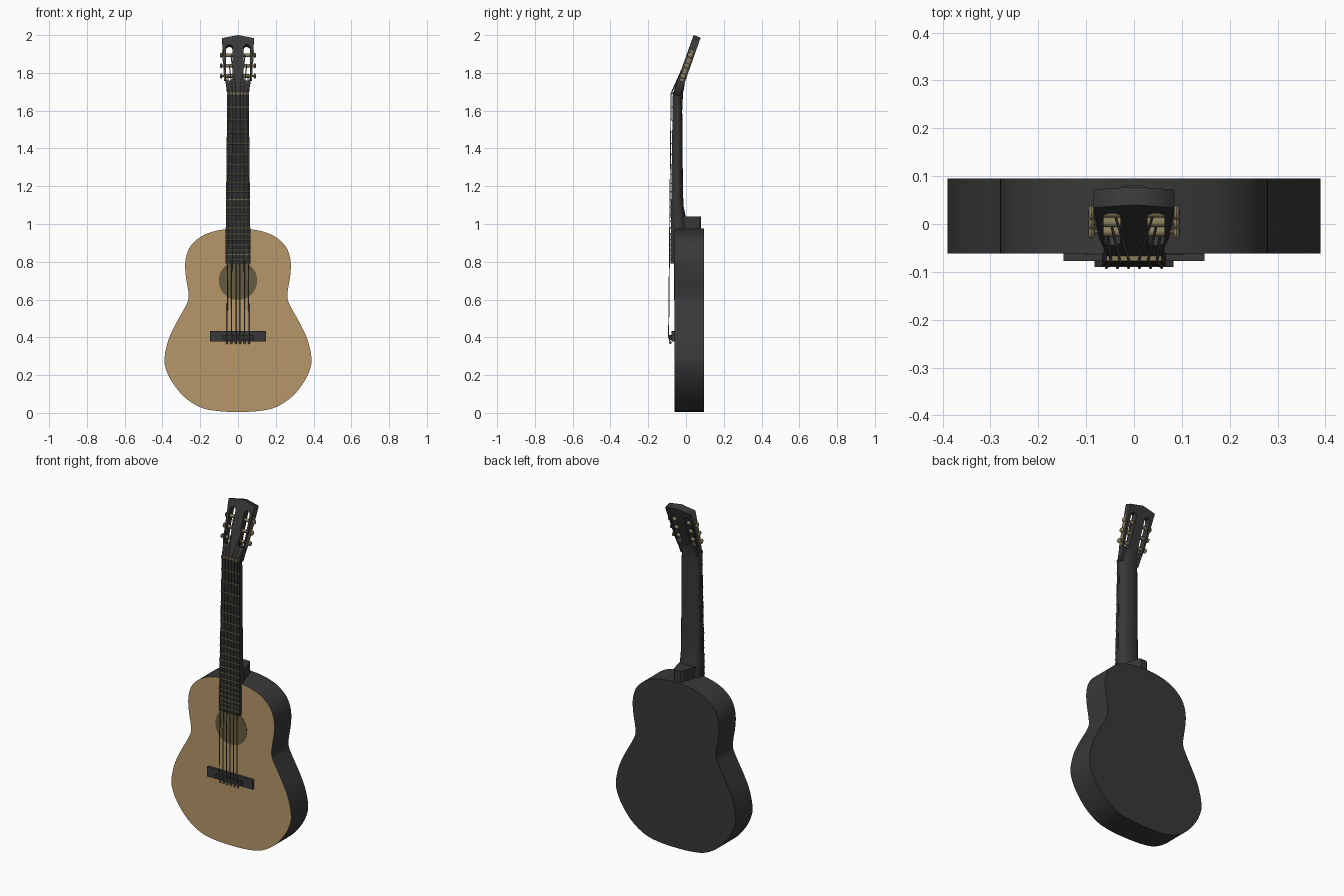
import bpy, bmesh, math
from mathutils import Matrix, Vector

if "Cube" in bpy.data.objects:
    bpy.data.objects.remove(bpy.data.objects["Cube"])


def material(name, rgb):
    m = bpy.data.materials.new(name)
    m.diffuse_color = (*rgb, 1)
    m.use_nodes = True
    m.node_tree.nodes["Principled BSDF"].inputs["Base Color"].default_value = m.diffuse_color
    return m


TAN = material("spruce_tan", (0.47, 0.31, 0.14))
DARK = material("charcoal", (0.04, 0.04, 0.04))
BOARD = material("dark_board", (0.03, 0.03, 0.03))
BRASS = material("aged_brass", (0.25, 0.21, 0.11))
HOLE = material("hole_olive", (0.13, 0.105, 0.047))
STRING = material("string_grey", (0.12, 0.11, 0.08))


def finish(name, bm, mats, smooth=True):
    bmesh.ops.recalc_face_normals(bm, faces=bm.faces)
    me = bpy.data.meshes.new(name)
    bm.to_mesh(me)
    bm.free()
    for m in mats:
        me.materials.append(m)
    if smooth:
        me.shade_smooth()
        me.set_sharp_from_angle(angle=math.radians(35))
    ob = bpy.data.objects.new(name, me)
    bpy.context.collection.objects.link(ob)
    return ob


def loft(name, sections, mat, smooth=False):
    """Skin equal-length closed sections and cap both ends."""
    bm = bmesh.new()
    rings = [[bm.verts.new(p) for p in s] for s in sections]
    n = len(rings[0])
    for a, b in zip(rings, rings[1:]):
        for i in range(n):
            bm.faces.new((a[i], a[(i + 1) % n], b[(i + 1) % n], b[i]))
    bm.faces.new(rings[0])
    bm.faces.new(rings[-1])
    return finish(name, bm, [mat], smooth)


def rect(w, f, b, z):
    return [(-w, f, z), (w, f, z), (w, b, z), (-w, b, z)]


def cylinder(name, r, depth, mtx, mat, seg=16):
    bm = bmesh.new()
    bmesh.ops.create_cone(bm, cap_ends=True, segments=seg, radius1=r, radius2=r,
                          depth=depth, matrix=mtx)
    return finish(name, bm, [mat])


def ball(name, mtx, mat):
    bm = bmesh.new()
    bmesh.ops.create_uvsphere(bm, u_segments=12, v_segments=8, radius=1, matrix=mtx)
    return finish(name, bm, [mat])


def tube(name, pts, r, mat):
    cu = bpy.data.curves.new(name, 'CURVE')
    cu.dimensions = '3D'
    cu.bevel_depth = r
    cu.bevel_resolution = 1
    sp = cu.splines.new('POLY')
    sp.points.add(len(pts) - 1)
    for p, c in zip(sp.points, pts):
        p.co = (*c, 1)
    cu.materials.append(mat)
    ob = bpy.data.objects.new(name, cu)
    bpy.context.collection.objects.link(ob)


def lerp(a, b, t):
    return a + (b - a) * t


# body: half outline smoothed with a spline, mirrored and extruded
half = [(0, .005), (.11, .010), (.20, .030), (.285, .085), (.35, .165), (.384, .24),
        (.388, .30), (.367, .39), (.33, .47), (.28, .56), (.262, .605), (.264, .65),
        (.277, .73), (.279, .80), (.264, .86), (.235, .902), (.18, .942), (.10, .967), (0, .976)]
ext = [(-half[1][0], half[1][1])] + half + [(-half[-2][0], half[-2][1])]
side = []
for i in range(1, len(ext) - 2):
    p0, p1, p2, p3 = (Vector(p) for p in ext[i - 1:i + 3])
    for k in range(4):
        t = k / 4
        side.append(0.5 * (2 * p1 + (p2 - p0) * t + (2 * p0 - 5 * p1 + 4 * p2 - p3) * t * t
                           + (3 * p1 - p0 - 3 * p2 + p3) * t ** 3))
side.append(Vector(half[-1]))
outline = side + [Vector((-p.x, p.y)) for p in reversed(side[1:-1])]
body = loft("body", [[(p.x, y, p.y) for p in outline] for y in (-.062, .095)], DARK, True)
body.data.materials.append(TAN)
for f in body.data.polygons:
    f.material_index = int(f.normal.y < -0.9)

# sound hole plate
FRONT = Matrix.Rotation(math.pi / 2, 4, 'X')
cylinder("sound_hole", .102, .004, Matrix.Translation((0, -.062, .70)) @ FRONT, HOLE, 48)

# neck with rounded back
def neck_section(z, w, f, b):
    pts = [(-w, f, z), (w, f, z)]
    mid = lerp(f, b, .25)
    for k in range(11):
        a = math.pi * k / 10
        pts.append((w * math.cos(a), mid + (b - mid) * math.sin(a) ** .8, z))
    return pts


loft("neck", [neck_section(*s) for s in (
    (.96, .064, -.062, .010), (1.04, .063, -.064, -.002), (1.09, .062, -.064, -.012),
    (1.16, .061, -.063, -.016), (1.60, .057, -.056, -.020), (1.69, .057, -.066, -.016),
    (1.745, .059, -.046, -.006))], DARK, True)

# heel, narrowing towards the back
loft("heel", [[(-.055, -.05, z), (.055, -.05, z), (.045, .01, z), (.03, .07, z), (.02, .08, z),
               (-.02, .08, z), (-.03, .07, z), (-.045, .01, z)] for z in (.95, 1.04)], DARK)

# fretboard
Z0, Z1 = .79, 1.69


def board(z):
    t = (z - Z0) / (Z1 - Z0)
    return lerp(.067, .057, t), lerp(-.083, -.070, t)


loft("fretboard", [rect(board(z)[0], board(z)[1], b, z)
                   for z, b in ((Z0, -.061), (Z1, -.052))], BOARD)

# frets, spaced by the twelfth root of two
for n in range(1, 21):
    z = .41 + 1.28 * 2 ** (-n / 12)
    w, y = board(z)
    cylinder("fret", .004, 2 * w, Matrix.Translation((0, y - .001, z))
             @ Matrix.Rotation(math.pi / 2, 4, 'Y'), BRASS, 8)
loft("nut", [rect(.057, -.077, -.06, z) for z in (1.685, 1.698)], BRASS)

# headstock: flat filled outline with two slots, tilted back
TILT = math.atan2(.11, .31)
HEAD = Matrix.Translation((0, -.07, 1.69)) @ Matrix.Rotation(math.pi / 2 - TILT, 4, 'X')
right = [(.057, 0), (.062, .05), (.070, .10), (.085, .312)]
loops = [right + [(0, .329)] + [(-x, v) for x, v in reversed(right)]]
SX, SR = .046, .018
for s in (-1, 1):
    loops.append([(s * SX + SR * math.cos(a), (.258 if k < 9 else .092) + SR * math.sin(a))
                  for k in range(18) for a in [math.pi * (k if k < 9 else k - 1) / 8]])
cu = bpy.data.curves.new("headstock", 'CURVE')
cu.dimensions = '2D'
cu.fill_mode = 'BOTH'
cu.extrude = .02
for loop in loops:
    sp = cu.splines.new('POLY')
    sp.points.add(len(loop) - 1)
    sp.use_cyclic_u = True
    for p, c in zip(sp.points, loop):
        p.co = (c[0], c[1], 0, 1)
cu.materials.append(DARK)
head = bpy.data.objects.new("headstock", cu)
head.matrix_world = HEAD @ Matrix.Translation((0, 0, -.02))
bpy.context.collection.objects.link(head)

# tuners: roller in the slot, shaft and button at the side
TURN = Matrix.Rotation(math.pi / 2, 4, 'Y')
TV = (.106, .164, .223)
for s in (-1, 1):
    for v in TV:
        def at(x, z=-.02):
            return HEAD @ Matrix.Translation((s * x, v, z))
        cylinder("tuner_roller", .010, .040, at(SX) @ TURN, BRASS)
        cylinder("tuner_shaft", .005, .035, at(.074) @ TURN, BRASS, 10)
        ball("tuner_button", at(.089) @ Matrix.Diagonal((.007, .014, .016, 1)), BRASS)
    # side plate following the slanted edge
    a = HEAD @ Matrix.Translation((s * .0762, .165, -.02)) @ Matrix.Rotation(-s * .07, 4, 'Z')
    bm = bmesh.new()
    bmesh.ops.create_cube(bm, size=1, matrix=a @ Matrix.Diagonal((.005, .17, .018, 1)))
    finish("tuner_plate", bm, [BRASS], False)

# bridge and raised saddle block
loft("bridge", [rect(.147, -.077, -.06, z) for z in (.378, .434)], DARK)
loft("saddle_block", [rect(.083, -.090, -.07, z) for z in (.386, .412)], BOARD)

# strings and bridge pins
for i in range(6):
    k = (i - 2.5) / 2.5
    s = -1 if k < 0 else 1
    order = i if i < 3 else 5 - i          # outer strings go to the lowest tuners
    end = HEAD @ Vector((s * (SX + .008 - .008 * order), TV[order], -.009))
    tube("string", [(k * .058, -.083, .372), (k * .058, -.092, .40), (k * .058, -.092, .42),
                    (k * .048, -.079, 1.692), end], .0028, STRING)
    ball("bridge_pin", Matrix.Translation((k * .058, -.083, .372))
         @ Matrix.Diagonal((.006, .006, .008, 1)), STRING)
